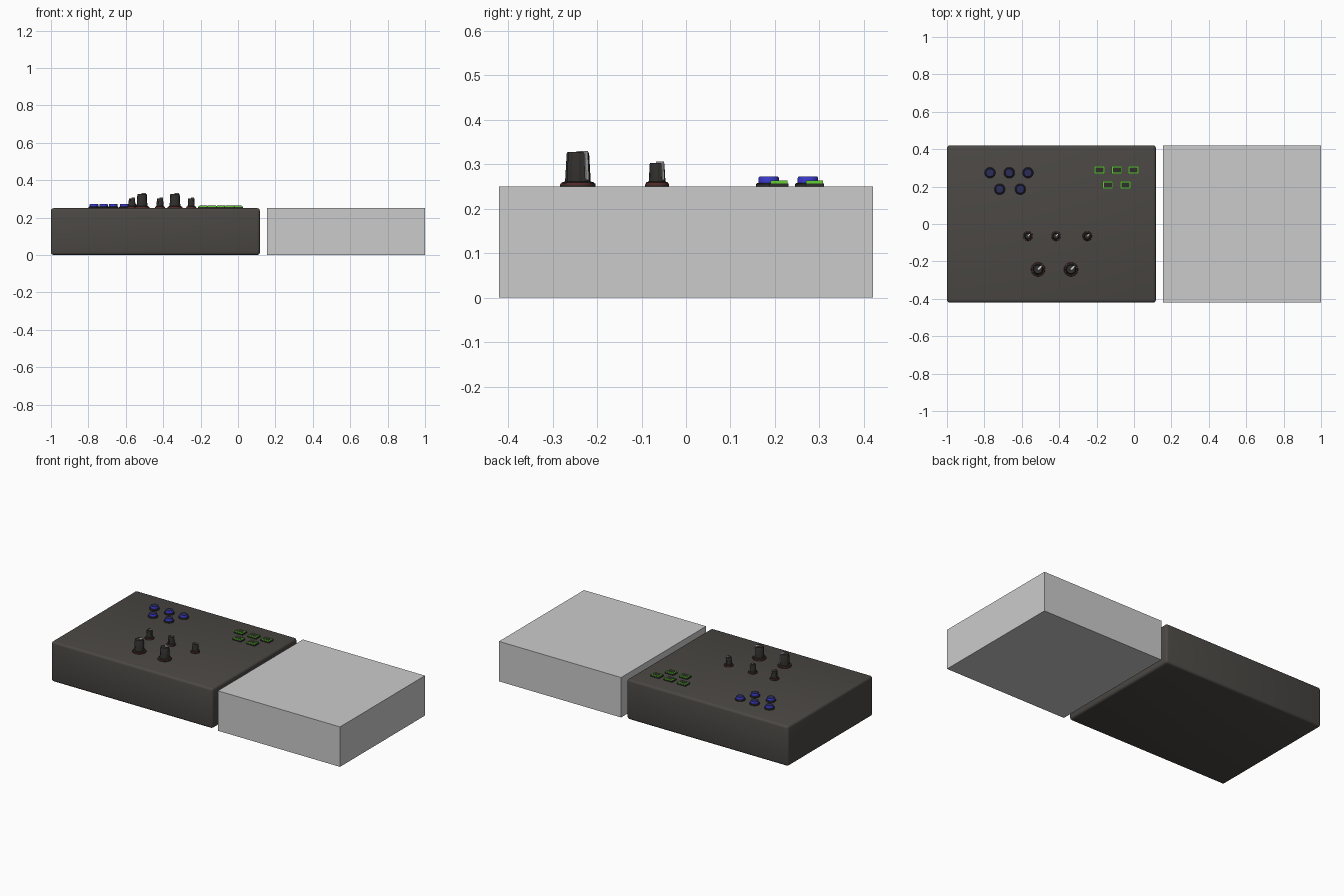
import bpy, bmesh, math
from mathutils import Matrix

if "Cube" in bpy.data.objects:
    bpy.data.objects.remove(bpy.data.objects["Cube"])

TOP = 0.25


def material(name, rgb):
    m = bpy.data.materials.new(name)
    m.diffuse_color = (*rgb, 1)
    m.use_nodes = True
    m.node_tree.nodes["Principled BSDF"].inputs["Base Color"].default_value = m.diffuse_color
    return m


CASE = material("case_charcoal", (0.07, 0.064, 0.058))
BLACK = material("black_plastic", (0.03, 0.028, 0.026))
RED = material("red", (0.25, 0.02, 0.02))
BLUE = material("blue", (0.04, 0.04, 0.6))
NAVY = material("navy", (0.025, 0.025, 0.09))
GREEN = material("green", (0.12, 0.65, 0.03))
POINTER = material("pointer_grey", (0.6, 0.6, 0.58))


def finish(name, bm, mat, smooth=True):
    bmesh.ops.recalc_face_normals(bm, faces=bm.faces)
    me = bpy.data.meshes.new(name)
    bm.to_mesh(me)
    bm.free()
    ob = bpy.data.objects.new(name, me)
    bpy.context.collection.objects.link(ob)
    if mat:
        me.materials.append(mat)
    if smooth:
        bpy.context.view_layer.objects.active = ob
        ob.select_set(True)
        bpy.ops.object.shade_smooth_by_angle(angle=math.radians(35))
        ob.select_set(False)
    return ob


def box(name, lo, hi, mat=None, bevel=0.0, turn=0.0, pivot=(0, 0, 0)):
    bm = bmesh.new()
    bmesh.ops.create_cube(bm, size=1)
    for v in bm.verts:
        v.co = [l + (c + 0.5) * (h - l) for l, h, c in zip(lo, hi, v.co)]
    if bevel:
        bmesh.ops.bevel(bm, geom=bm.edges[:], offset=bevel, segments=3,
                        profile=0.5, affect='EDGES')
    ob = finish(name, bm, mat, bevel > 0)
    ob.data.transform(Matrix.Translation(pivot) @ Matrix.Rotation(turn, 4, 'Z'))
    return ob


def lathe(name, x, y, profile, mat, n=32, flute=0.0):
    """Closed turned solid from (radius, height above panel) pairs."""
    bm = bmesh.new()
    rings = []
    for r, z in profile:
        ring = []
        for i in range(n):
            a = 2 * math.pi * i / n
            q = r * (1 - flute * (i % 4 > 1))
            ring.append(bm.verts.new((x + q * math.cos(a), y + q * math.sin(a), TOP + z)))
        rings.append(ring)
    for a, b in zip(rings, rings[1:]):
        for i in range(n):
            j = (i + 1) % n
            bm.faces.new((a[i], a[j], b[j], b[i]))
    bm.faces.new(rings[0])
    bm.faces.new(rings[-1])
    return finish(name, bm, mat)


def knob(name, x, y, flange, r, h):
    # flange with a thin red ring, fluted tapered grip
    lathe(name + "_flange", x, y, [(flange, -0.002), (flange, 0.004), (flange * .97, 0.004)], BLACK)
    lathe(name + "_red_ring", x, y, [(flange * .98, 0.003), (flange * .98, 0.006)], RED)
    lathe(name + "_skirt", x, y, [(flange * .95, 0.005), (flange * .9, 0.009), (r, 0.011)], BLACK)
    lathe(name + "_grip", x, y, [(r, 0.008), (r * .87, h - 0.003), (r * .8, h)], BLACK, 48, 0.06)
    # pointer strip over the top and down the side, turned 45 degrees
    w, t = r * .16, r * .86
    bm = bmesh.new()
    outline = [(0, h - .004), (0, h + .003), (t + .002, h + .003), (r + .002, 0.014), (r - .004, 0.014), (t - .004, h - .004)]
    sides = [[bm.verts.new((px, s * w, pz)) for px, pz in outline] for s in (-1, 1)]
    bm.faces.new(sides[0])
    bm.faces.new(sides[1])
    for i in range(6):
        j = (i + 1) % 6
        bm.faces.new((sides[0][i], sides[0][j], sides[1][j], sides[1][i]))
    ob = finish(name + "_pointer", bm, POINTER, False)
    ob.data.transform(Matrix.Translation((x, y, TOP)) @ Matrix.Rotation(math.pi / 4, 4, 'Z'))


# main case and the plain side block
box("control_case", (-1, -0.42, 0), (0.117, 0.42, TOP), CASE, 0.014)
box("side_block", (0.155, -0.42, 0), (1, 0.42, TOP))

# knobs
for i, x in enumerate((-0.567, -0.417, -0.25)):
    knob(f"small_knob_{i+1}", x, -0.065, 0.027, 0.019, 0.053)
for i, x in enumerate((-0.513, -0.337)):
    knob(f"large_knob_{i+1}", x, -0.243, 0.04, 0.029, 0.077)

# round blue buttons
for i, (x, y) in enumerate([(-0.77, .274), (-0.667, .274), (-0.567, .274), (-0.718, .186), (-0.608, .186)]):
    n = f"round_button_{i+1}"
    lathe(n + "_base", x, y, [(.029, -.002), (.029, .005), (.026, .008)], BLACK)
    lathe(n + "_cap", x, y, [(.023, .006), (.023, .019), (.021, .022)], BLUE)
    lathe(n + "_face", x, y, [(.0205, .02), (.0205, .0225)], NAVY)

# rectangular buttons with green rims
for i, (x, y) in enumerate([(-0.185, .289), (-0.092, .289), (-0.002, .289), (-0.14, .209), (-0.045, .209)]):
    n = f"square_button_{i+1}"
    for part, hx, hy, z0, z1, m in (("base", .029, .021, -.002, .007, BLACK),
                                    ("rim", .027, .019, .007, .013, GREEN),
                                    ("cap", .0215, .0135, .009, .0138, BLACK)):
        box(f"{n}_{part}", (x - hx, y - hy, TOP + z0), (x + hx, y + hy, TOP + z1), m)
